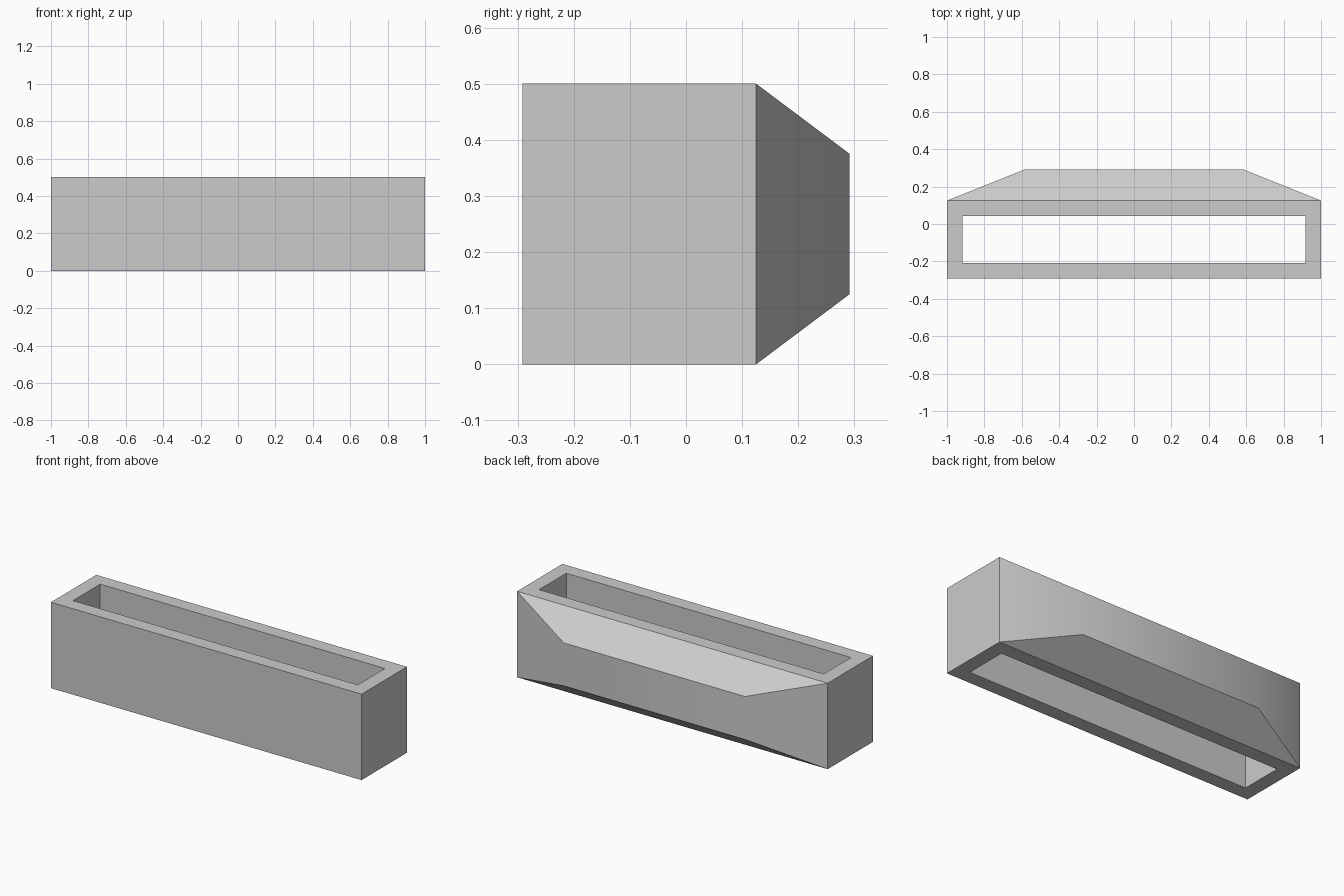
import bpy
import bmesh

cube = bpy.data.objects.get("Cube")
if cube:
    bpy.data.objects.remove(cube, do_unlink=True)

# Plain grey material
grey = bpy.data.materials.new("light_grey")
grey.use_nodes = True
colour = (0.6, 0.6, 0.6, 1)
grey.diffuse_color = colour
grey.node_tree.nodes["Principled BSDF"].inputs["Base Color"].default_value = colour

HALF_X, FRONT, BACK, TIP, HEIGHT = 1.0, -0.2917, 0.125, 0.2917, 0.5
WALL = 0.0833

bm = bmesh.new()


def ring(half_x, y0, y1, z):
    """Rectangle of vertices at one height, starting front right."""
    corners = ((-half_x, y0), (half_x, y0), (half_x, y1), (-half_x, y1))
    return [bm.verts.new((x, y, z)) for x, y in corners]


def bridge(a, b, sides=range(4)):
    """Quads joining two four-sided rings."""
    for i in sides:
        j = (i + 1) % 4
        bm.faces.new((a[i], a[j], b[j], b[i]))


# Rectangular sleeve, open at top and bottom
outer = [ring(HALF_X, FRONT, BACK, z) for z in (0, HEIGHT)]
inner = [ring(HALF_X - WALL, FRONT + WALL, BACK - WALL, z) for z in (0, HEIGHT)]
bridge(outer[0], outer[1], (0, 1, 3))
bridge(inner[0], inner[1])
for o, i in zip(outer, inner):
    bridge(o, i)

# Tapered back, replacing the sleeve's rear face
base = [outer[0][3], outer[0][2], outer[1][2], outer[1][3]]
tip_x, tip_z = 0.5833, 0.125
tip = [bm.verts.new((x, TIP, z)) for x, z in (
    (-tip_x, tip_z), (tip_x, tip_z),
    (tip_x, HEIGHT - tip_z), (-tip_x, HEIGHT - tip_z))]
bridge(base, tip)
bm.faces.new(tip)

bmesh.ops.recalc_face_normals(bm, faces=bm.faces)
mesh = bpy.data.meshes.new("sleeve_body")
bm.to_mesh(mesh)
bm.free()
mesh.materials.append(grey)

body = bpy.data.objects.new("sleeve_body", mesh)
bpy.context.collection.objects.link(body)

# Soft shading across the shallow side tapers, sharp elsewhere
bpy.ops.object.select_all(action="DESELECT")
body.select_set(True)
bpy.context.view_layer.objects.active = body
bpy.ops.object.shade_smooth_by_angle()
